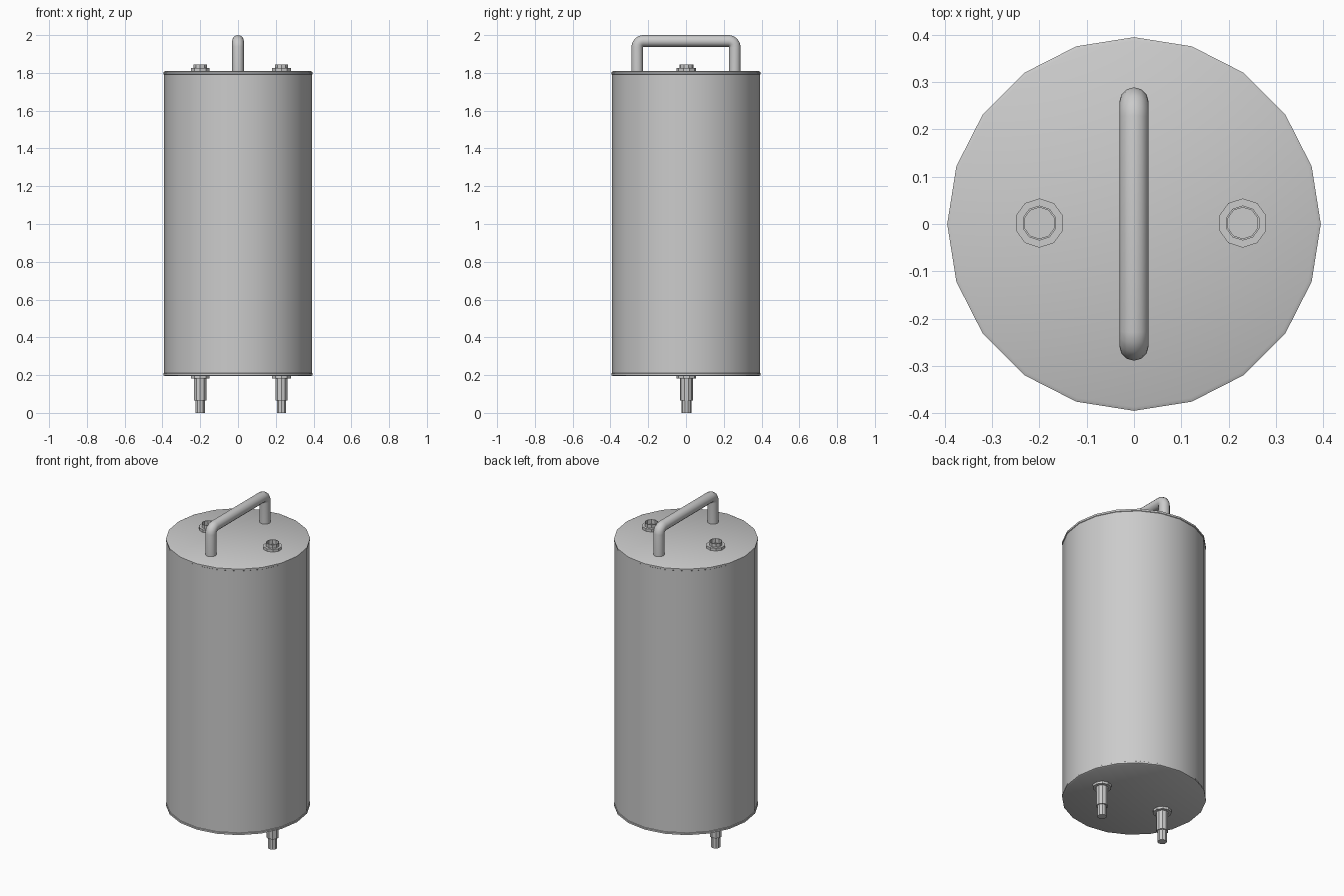
import bpy, bmesh
from math import sin, cos, pi, radians

if "Cube" in bpy.data.objects:
    bpy.data.objects.remove(bpy.data.objects["Cube"])


def lathe(name, profile, sides, x=0.0, y=0.0, phase=0.0):
    """Revolve (radius, z) points about a vertical axis at x, y."""
    bm = bmesh.new()
    rings = []
    for r, z in profile:
        if r == 0:
            rings.append([bm.verts.new((x, y, z))] * sides)
        else:
            rings.append([bm.verts.new((x + r * cos(phase + 2 * pi * i / sides),
                                        y + r * sin(phase + 2 * pi * i / sides), z))
                          for i in range(sides)])
    for a, b in zip(rings, rings[1:]):
        for i in range(sides):
            j = (i + 1) % sides
            bm.faces.new(dict.fromkeys((a[i], a[j], b[j], b[i])))
    bmesh.ops.recalc_face_normals(bm, faces=bm.faces)
    mesh = bpy.data.meshes.new(name)
    bm.to_mesh(mesh)
    bm.free()
    obj = bpy.data.objects.new(name, mesh)
    bpy.context.collection.objects.link(obj)
    smooth(obj, 30)
    return obj


def smooth(obj, angle):
    bpy.ops.object.select_all(action='DESELECT')
    obj.select_set(True)
    bpy.context.view_layer.objects.active = obj
    bpy.ops.object.shade_smooth_by_angle(angle=radians(angle))


# Canister body with a thin chamfered rim at each end
lathe("canister_body", [
    (0, 0.195), (0.387, 0.195), (0.395, 0.199), (0.395, 0.209), (0.392, 0.211),
    (0.392, 1.792), (0.395, 1.794), (0.395, 1.805), (0.387, 1.809), (0, 1.809)], 20)

# Hollow sockets on top and stepped plugs underneath
for side, x in (("left", -0.20), ("right", 0.23)):
    lathe("socket_" + side, [
        (0, 1.80), (0.052, 1.80), (0.052, 1.825), (0.037, 1.825), (0.037, 1.845),
        (0.033, 1.845), (0.033, 1.818), (0, 1.818)], 10, x, 0.002, pi / 2)
    lathe("plug_" + side, [
        (0, 0.2), (0.052, 0.2), (0.052, 0.181), (0.034, 0.181), (0.034, 0.065),
        (0.026, 0.065), (0.026, 0), (0, 0)], 10, x, 0.002, pi / 2)

# Carry handle: round bar with tight bends
bar, bend, reach, top = 0.031, 0.032, 0.258, 1.969
arc = [(reach - bend + bend * cos(a), top - bend + bend * sin(a))
       for a in (pi / 2 * i / 4 for i in range(5))]
half = [(reach, 1.80)] + arc
path = half + [(-y, z) for y, z in reversed(half)]
curve = bpy.data.curves.new("carry_handle", 'CURVE')
curve.dimensions = '3D'
curve.bevel_depth = bar
curve.bevel_resolution = 4
curve.use_fill_caps = True
spline = curve.splines.new('POLY')
spline.points.add(len(path) - 1)
for point, (y, z) in zip(spline.points, path):
    point.co = (0, y, z, 1)
handle = bpy.data.objects.new("carry_handle", curve)
bpy.context.collection.objects.link(handle)
bpy.ops.object.select_all(action='DESELECT')
handle.select_set(True)
bpy.context.view_layer.objects.active = handle
bpy.ops.object.convert(target='MESH')
smooth(bpy.context.view_layer.objects.active, 40)
